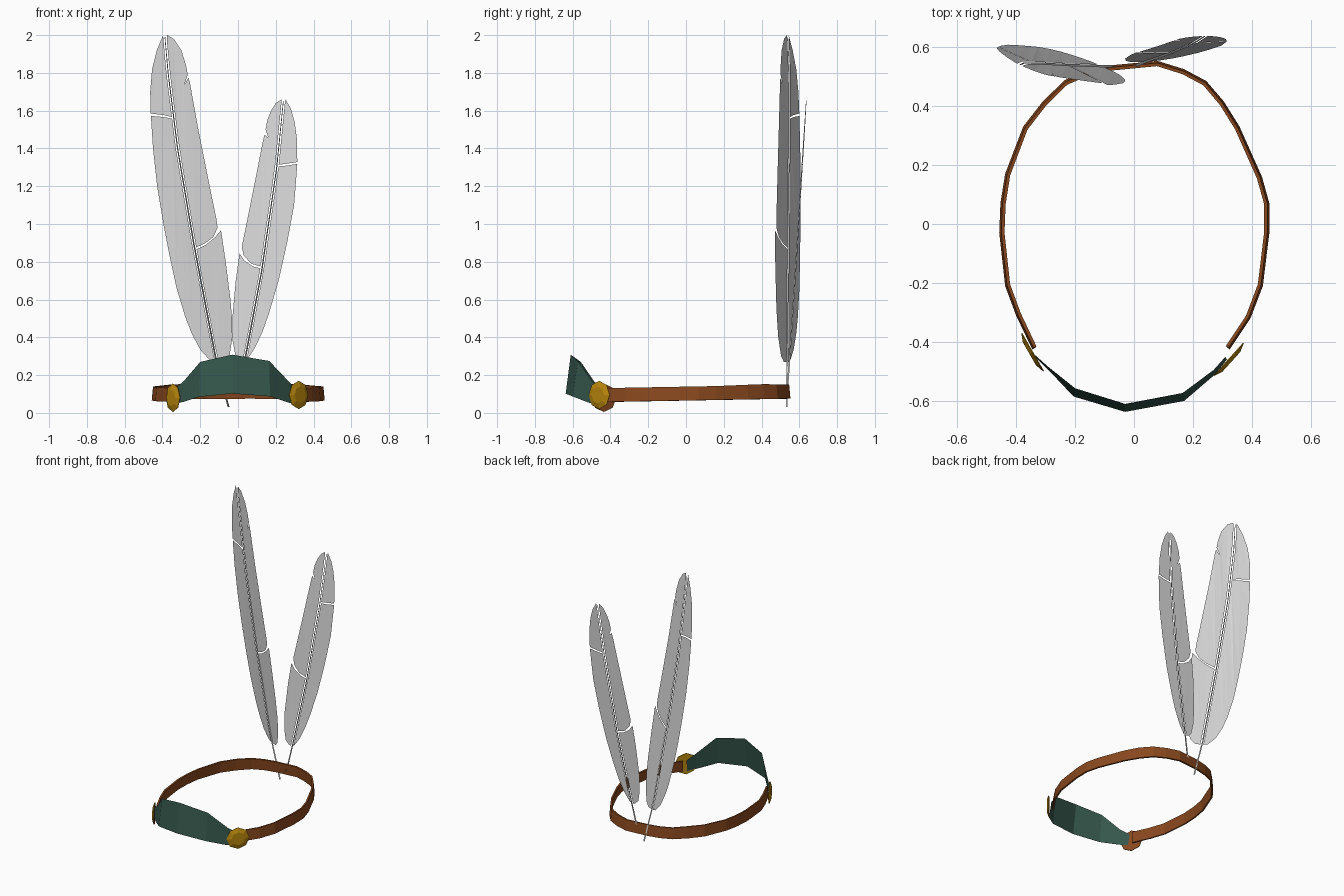
import bpy, bmesh, math
from mathutils import Vector

if "Cube" in bpy.data.objects:
    bpy.data.objects.remove(bpy.data.objects["Cube"])


def material(name, rgb):
    m = bpy.data.materials.new(name)
    m.diffuse_color = (*rgb, 1)
    m.use_nodes = True
    m.node_tree.nodes["Principled BSDF"].inputs["Base Color"].default_value = m.diffuse_color
    return m


BROWN = material("brown leather", (0.25, 0.065, 0.013))
GREEN = material("dark green", (0.036, 0.095, 0.072))
GOLD = material("gold", (0.5, 0.25, 0.004))
GREY = material("feather grey", (0.72, 0.72, 0.72))


def finish(name, bm, *mats):
    me = bpy.data.meshes.new(name)
    bm.to_mesh(me)
    bm.free()
    for m in mats:
        me.materials.append(m)
    ob = bpy.data.objects.new(name, me)
    bpy.context.collection.objects.link(ob)
    return ob


def strip(name, low, high, mat):
    """Sheet of quads between two rows of points."""
    bm = bmesh.new()
    a = [bm.verts.new(p) for p in low]
    b = [bm.verts.new(p) for p in high]
    for i in range(len(a) - 1):
        bm.faces.new((a[i], a[i + 1], b[i + 1], b[i]))
    bmesh.ops.recalc_face_normals(bm, faces=bm.faces[:])
    return finish(name, bm, mat)


# Leather band: open loop of thin leather, its top edge leaning slightly inward
loop = [(-.345, -.425), (-.4, -.31), (-.437, -.21), (-.457, -.03), (-.453, .07), (-.437, .17),
        (-.376, .33), (-.31, .415), (-.235, .488), (-.16, .52), (-.08, .538), (.08, .553),
        (.17, .525), (.245, .485), (.305, .415), (.358, .33), (.434, .16), (.459, .07),
        (.459, -.03), (.437, -.21), (.395, -.32), (.325, -.425)]
low, high = [], []
for x, y in loop:
    z = .066 + .018 * y
    lift = .006 * max(0, 1 - abs(y - .4) / .2)
    k = 1 - .007 / math.hypot(x, y)
    low.append((x, y, z))
    high.append((x * k, y * k, z + .073 + lift))
band = strip("band", low, high, BROWN)
# thickness grows toward the inside of the loop
n = band.data.polygons[3]
inward = n.normal.dot(Vector((n.center.x, n.center.y, 0))) < 0
solid = band.modifiers.new("thickness", 'SOLIDIFY')
solid.thickness = .011
solid.offset = 1 if inward else -1

# Arched front plate
strip("front_plate",
      [(-.335, -.45, .05), (-.29, -.495, .058), (-.205, -.585, .085), (-.03, -.637, .102),
       (.17, -.6, .087), (.275, -.51, .052), (.315, -.46, .045)],
      [(-.335, -.445, .13), (-.29, -.485, .165), (-.2, -.557, .27), (-.03, -.61, .308),
       (.165, -.573, .275), (.27, -.495, .165), (.31, -.45, .125)], GREEN)


# Faceted, shallow studs at the ends of the plate
def stud(name, centre, normal, back):
    n = Vector(normal).normalized()
    t = Vector((-n.y, n.x, 0))
    c = Vector(centre)
    bm = bmesh.new()
    rings = []
    for r, d in ((.074, -.003), (.075, 0), (.045, .011)):
        rings.append([bm.verts.new(c + n * d + t * r * math.cos(a) + Vector((0, 0, r * math.sin(a))))
                      for a in [math.pi * (2 * i + 1) / 8 + math.pi / 8 for i in range(8)]])
    bm.faces.new(rings[0][::-1]).material_index = 1
    bm.faces.new(rings[2])
    for a, b in zip(rings, rings[1:]):
        for i in range(8):
            j = (i + 1) % 8
            bm.faces.new((a[i], a[j], b[j], b[i]))
    finish(name, bm, GOLD, back)


stud("right_stud", (.322, -.46, .095), (.74, -.67, 0), GOLD)
stud("left_stud", (-.345, -.435, .08), (-.87, -.5, 0), BROWN)


# Feathers: a thin quill with flat vane pieces on both sides
def feather(name, quill, slope, pieces):
    def shaft(z):
        for (x0, y0, z0), (x1, y1, z1) in zip(quill, quill[1:]):
            if z <= z1:
                break
        f = (z - z0) / (z1 - z0)
        return x0 + (x1 - x0) * f, y0 + (y1 - y0) * f

    def on_vane(x, z):
        sx, sy = shaft(z)
        return x, sy + slope * (x - sx), z

    bm = bmesh.new()
    for side, z_low, z_high, outline in pieces:
        pts = [on_vane(x, z) for x, z in outline]
        for i in range(9):  # inner edge runs back down beside the quill
            z = z_high + (z_low - z_high) * i / 8
            pts.append(on_vane(shaft(z)[0] + side * .009, z))
        face = bm.faces.new([bm.verts.new(p) for p in pts])
        bmesh.ops.triangulate(bm, faces=[face])
    finish(name + "_vanes", bm, GREY)

    # tapered three-sided quill
    bm = bmesh.new()
    rings = []
    for i, p in enumerate(quill):
        r = .006 - .004 * i / (len(quill) - 1)
        rings.append([bm.verts.new((p[0] + r * math.cos(a), p[1] + r * math.sin(a), p[2]))
                      for a in (-math.pi / 2, math.pi / 6, math.pi * 5 / 6)])
    for a, b in zip(rings, rings[1:]):
        for i in range(3):
            j = (i + 1) % 3
            bm.faces.new((a[i], a[j], b[j], b[i]))
    bm.faces.new(rings[0][::-1])
    bm.faces.new(rings[-1])
    finish(name + "_quill", bm, GREY)


feather("tall_feather",
        [(-.05, .535, .03), (-.12, .537, .3), (-.235, .541, .9), (-.32, .546, 1.4),
         (-.37, .547, 1.8), (-.387, .54, 1.99)], -.45, [
    (-1, .27, 1.558, [(-.15, .28), (-.2, .335), (-.245, .42), (-.28, .51), (-.325, .66),
                      (-.36, .82), (-.395, 1.0), (-.428, 1.2), (-.45, 1.4), (-.461, 1.572),
                      (-.40, 1.567)]),
    (-1, 1.566, 1.98, [(-.39, 1.576), (-.462, 1.585), (-.465, 1.7), (-.455, 1.82),
                       (-.43, 1.92), (-.405, 1.98), (-.397, 2.0)]),
    (1, .27, .866, [(-.07, .27), (-.045, .3), (-.03, .4), (-.032, .5), (-.04, .6), (-.065, .8),
                    (-.09, .967), (-.12, .93), (-.17, .89)]),
    (1, .876, 1.98, [(-.17, .9), (-.13, .932), (-.108, .98), (-.115, 1.03), (-.15, 1.2),
                     (-.21, 1.5), (-.255, 1.75), (-.262, 1.775), (-.285, 1.735), (-.266, 1.79),
                     (-.275, 1.84), (-.3, 1.92), (-.34, 1.98), (-.375, 2.0)])])

feather("short_feather",
        [(0, .535, .1), (.04, .551, .3), (.125, .58, .75), (.205, .614, 1.3),
         (.24, .637, 1.65)], .03, [
    (-1, .28, .765, [(.01, .285), (-.015, .31), (-.028, .38), (-.03, .5), (-.012, .7),
                     (.008, .845), (.035, .805), (.08, .775)]),
    (-1, .775, 1.64, [(.07, .79), (.03, .835), (.02, .88), (.045, 1.0), (.085, 1.2),
                      (.13, 1.43), (.14, 1.473), (.16, 1.458), (.146, 1.5), (.155, 1.55),
                      (.175, 1.6), (.2, 1.64), (.23, 1.66)]),
    (1, .28, 1.305, [(.05, .285), (.09, .345), (.13, .43), (.165, .53), (.215, .7), (.26, .9),
                     (.297, 1.1), (.314, 1.318), (.25, 1.308)]),
    (1, 1.314, 1.64, [(.25, 1.318), (.314, 1.328), (.312, 1.45), (.3, 1.54), (.28, 1.61),
                      (.252, 1.66)])])
